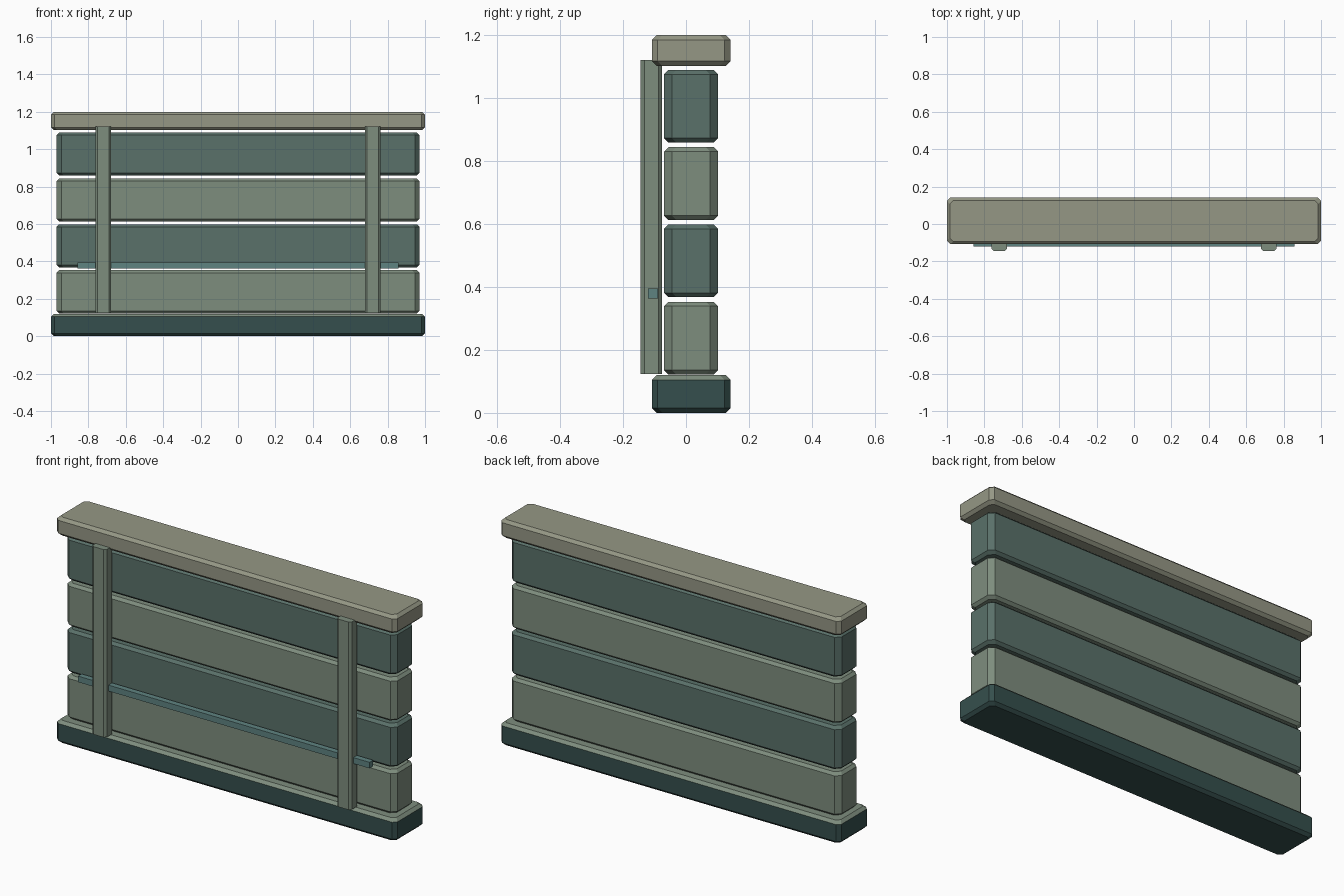
import bpy, bmesh

if "Cube" in bpy.data.objects:
    bpy.data.objects.remove(bpy.data.objects["Cube"])


def material(name, rgb):
    m = bpy.data.materials.new(name)
    m.diffuse_color = [(c / 255) ** 2.2 for c in rgb] + [1]
    m.use_nodes = True
    m.node_tree.nodes["Principled BSDF"].inputs["Base Color"].default_value = m.diffuse_color
    return m


GREEN = material("sage", (125, 140, 125))
DARK = material("dark_sage", (90, 112, 105))
STONE = material("stone", (148, 150, 132))
BASE = material("deep_teal", (56, 80, 78))
TEAL = material("teal", (95, 130, 128))


def slab(name, x, y, z, mats, corner=0.0, rim=0.0):
    """Box with cut vertical corners and a chamfered top and bottom rim.
    x, y, z are (min, max); a second material colours the upward faces."""
    def ring(inset, height):
        x0, x1 = x[0] + inset, x[1] - inset
        y0, y1 = y[0] + inset, y[1] - inset
        c = corner
        if c == 0:
            pts = [(x0, y0), (x1, y0), (x1, y1), (x0, y1)]
        else:
            pts = [(x0 + c, y0), (x1 - c, y0), (x1, y0 + c), (x1, y1 - c),
                   (x1 - c, y1), (x0 + c, y1), (x0, y1 - c), (x0, y0 + c)]
        return [bm.verts.new((px, py, height)) for px, py in pts]

    bm = bmesh.new()
    levels = [(0, z[0]), (0, z[1])]
    if rim:
        levels = [(rim, z[0]), (0, z[0] + rim), (0, z[1] - rim), (rim, z[1])]
    rings = [ring(*lv) for lv in levels]
    n = len(rings[0])
    for a, b in zip(rings, rings[1:]):
        for i in range(n):
            j = (i + 1) % n
            bm.faces.new((a[i], a[j], b[j], b[i]))
    bm.faces.new(rings[0][::-1])
    bm.faces.new(rings[-1])
    bm.normal_update()
    if len(mats) > 1:
        for f in bm.faces:
            f.material_index = 1 if f.normal.z > 0.3 else 0
    me = bpy.data.meshes.new(name)
    bm.to_mesh(me)
    bm.free()
    for m in mats:
        me.materials.append(m)
    ob = bpy.data.objects.new(name, me)
    bpy.context.collection.objects.link(ob)
    return ob


# Plinth with a lighter top, and the cap
slab("plinth", (-1, 1), (-0.108, 0.141), (0, 0.12), [BASE, GREEN], 0.018, 0.015)
slab("cap", (-1, 1), (-0.108, 0.141), (1.102, 1.2), [STONE], 0.018, 0.015)

# Four stacked planks in alternating colours
for i in range(4):
    z = 0.122 + 0.2455 * i
    slab(f"plank_{i + 1}", (-0.97, 0.97), (-0.07, 0.102), (z, z + 0.231),
         [DARK if i % 2 else GREEN], 0.025, 0.014)

# Front posts and the rail running through them
for side, cx in (("left", -0.72), ("right", 0.72)):
    slab(f"post_{side}", (cx - 0.042, cx + 0.042), (-0.144, -0.076),
         (0.123, 1.121), [GREEN], 0.012)
slab("front_rail", (-0.857, 0.857), (-0.12, -0.089), (0.363, 0.395), [TEAL])
